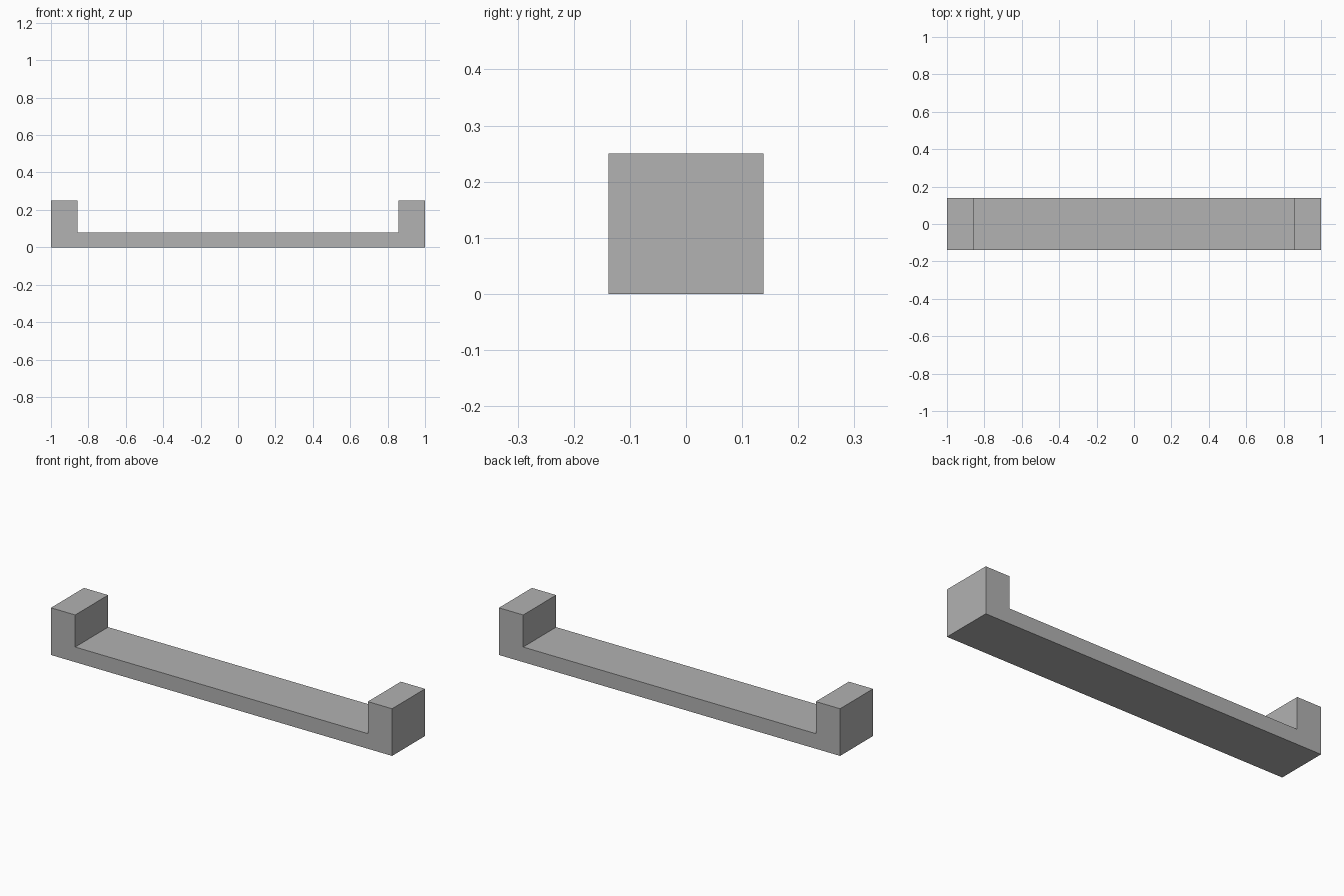
import bpy
import bmesh

# Remove the default object
cube = bpy.data.objects.get("Cube")
if cube:
    bpy.data.objects.remove(cube, do_unlink=True)

HALF_LENGTH = 1.0
HALF_DEPTH = 0.138
HEIGHT = 0.25
BAR_TOP = 0.08
INNER = 0.858

# Single matte grey
grey = bpy.data.materials.new("plain grey")
grey.use_nodes = True
colour = (0.445, 0.445, 0.445, 1)
grey.diffuse_color = colour
grey.node_tree.nodes["Principled BSDF"].inputs["Base Color"].default_value = colour

# Half of the U-shaped profile, mirrored to close the outline
right = [(HALF_LENGTH, 0), (HALF_LENGTH, HEIGHT), (INNER, HEIGHT), (INNER, BAR_TOP)]
profile = right + [(-x, z) for x, z in reversed(right)]

# Extrude the profile through the depth
bm = bmesh.new()
front = bm.faces.new([bm.verts.new((x, -HALF_DEPTH, z)) for x, z in profile])
result = bmesh.ops.extrude_face_region(bm, geom=[front], use_keep_orig=True)
back_verts = [v for v in result["geom"] if isinstance(v, bmesh.types.BMVert)]
bmesh.ops.translate(bm, verts=back_verts, vec=(0, 2 * HALF_DEPTH, 0))
bmesh.ops.recalc_face_normals(bm, faces=bm.faces)

mesh = bpy.data.meshes.new("handle_bar")
bm.to_mesh(mesh)
bm.free()
mesh.materials.append(grey)
bpy.context.collection.objects.link(bpy.data.objects.new("handle_bar", mesh))
